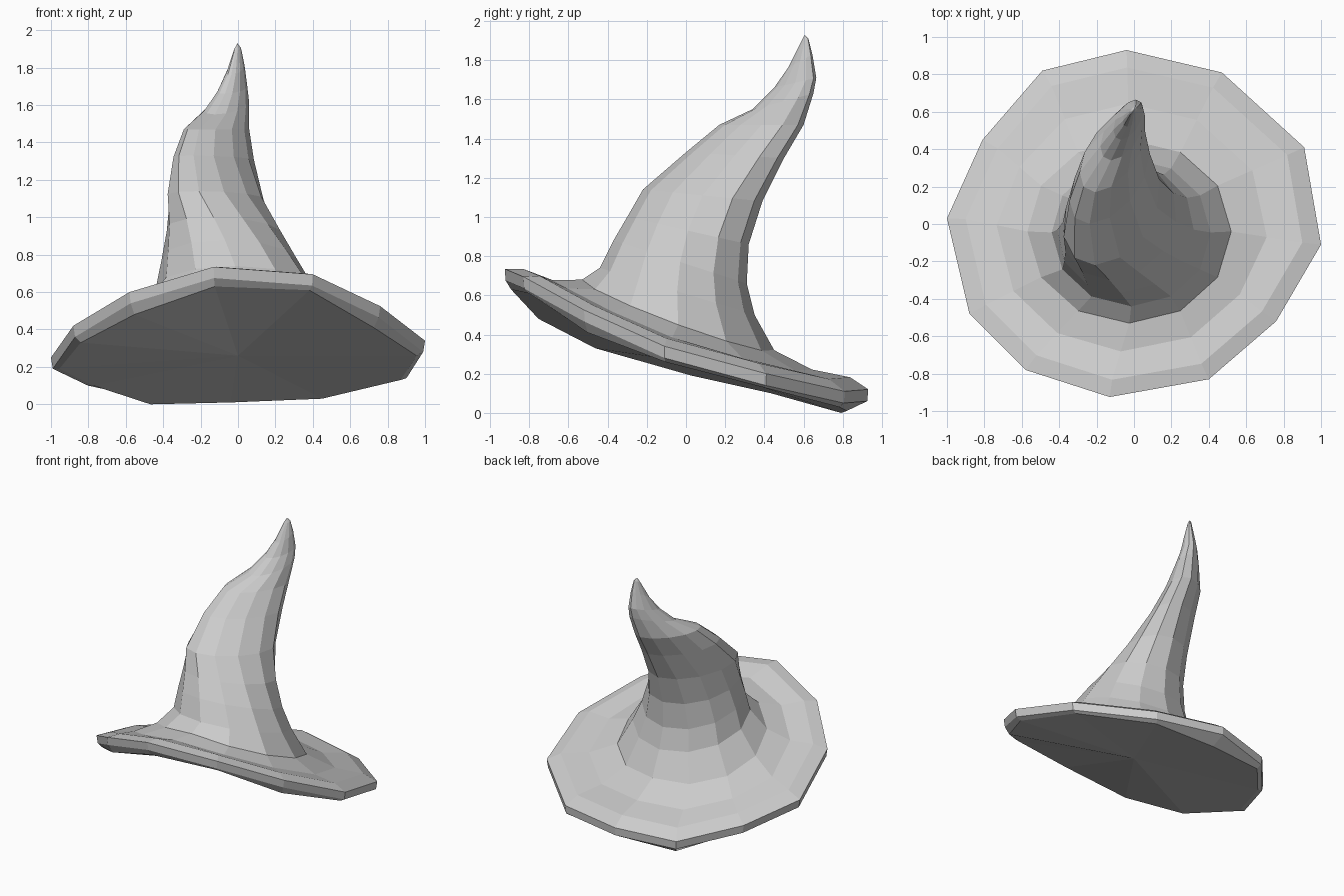
import bpy, bmesh
from math import sin, cos, radians
from mathutils import Vector

if "Cube" in bpy.data.objects:
    bpy.data.objects.remove(bpy.data.objects["Cube"])

# Brim edge, clockwise from the back: x, y, top z, underside z
EDGE = [(-.04, .93, .12, .01), (.47, .81, .11, .03), (.91, .41, .20, .13),
        (1.0, -.11, .34, .26), (.76, -.52, .525, .41), (.40, -.83, .695, .61),
        (-.13, -.925, .735, .63), (-.58, -.78, .60, .48), (-.88, -.48, .42, .33),
        (-1.0, .03, .25, .19), (-.81, .45, .16, .10), (-.49, .82, .09, .0)]

# Crown sections: front y, z, back y, z, left x, right x, twist in degrees
CROWN = [(-.53, .68, .45, .32, -.57, .52, 0), (-.44, .74, .35, .50, -.44, .41, 0),
         (-.37, .88, .31, .66, -.41, .32, 4), (-.30, 1.0, .32, .86, -.385, .23, 10),
         (-.22, 1.14, .39, 1.08, -.38, .14, 20), (0, 1.33, .50, 1.30, -.345, .085, 30),
         (.17, 1.47, .60, 1.47, -.29, .06, 32), (.34, 1.55, .65, 1.63, -.18, .06, 32),
         (.45, 1.66, .665, 1.71, -.11, .05, 30), (.52, 1.76, .645, 1.83, -.06, .035, 30),
         (.585, 1.89, .625, 1.91, -.022, .016, 30)]
N = len(EDGE)


def crown_ring(fy, fz, by, bz, lx, rx, twist, drop=0):
    """Tilted, skewed twelve-sided section; drop lowers its left and right sides."""
    pts = []
    for k in range(N):
        a = radians(90 - 30 * k)
        s = (sin(a) + 1) / 2
        x = (lx + rx) / 2 + (rx - lx) / 2 * cos(a - radians(twist))
        pts.append(Vector((x, fy + (by - fy) * s, fz + (bz - fz) * s - drop * abs(cos(a)))))
    return pts


# Brim rings from the underside, round the rim, to the top
centre = Vector((0, 0, .34))
outer = [Vector((x, y, z)) for x, y, z, b in EDGE]
under = [Vector((x * .955, y * .965, b)) for x, y, z, b in EDGE]
under[0].y = .82
rim = [Vector((x * .99, y * .995, z - .06)) for x, y, z, b in EDGE]
inset = [p.lerp(centre, .1) + Vector((0, 0, .04)) for p in outer]
base = crown_ring(*CROWN[0], drop=.05)
middle = [p.lerp(q, .5) - Vector((0, 0, .03)) for p, q in zip(inset, base)]
rings = [under, rim, outer, inset, middle, base] + [crown_ring(*c) for c in CROWN[1:]]

# Bridge all rings, then close underside and tip with fans
bm = bmesh.new()
loops = [[bm.verts.new(p) for p in r] for r in rings]
for a, b in zip(loops, loops[1:]):
    for i in range(N):
        j = (i + 1) % N
        bm.faces.new((a[i], a[j], b[j], b[i]))
for loop, point in ((loops[0], (0, 0, .26)), (loops[-1], (-.003, .605, 1.93))):
    v = bm.verts.new(point)
    for i in range(N):
        bm.faces.new((loop[i], loop[(i + 1) % N], v))
bmesh.ops.recalc_face_normals(bm, faces=bm.faces)
mesh = bpy.data.meshes.new("pointed_hat")
bm.to_mesh(mesh)
bm.free()
bpy.context.collection.objects.link(bpy.data.objects.new("pointed_hat", mesh))
